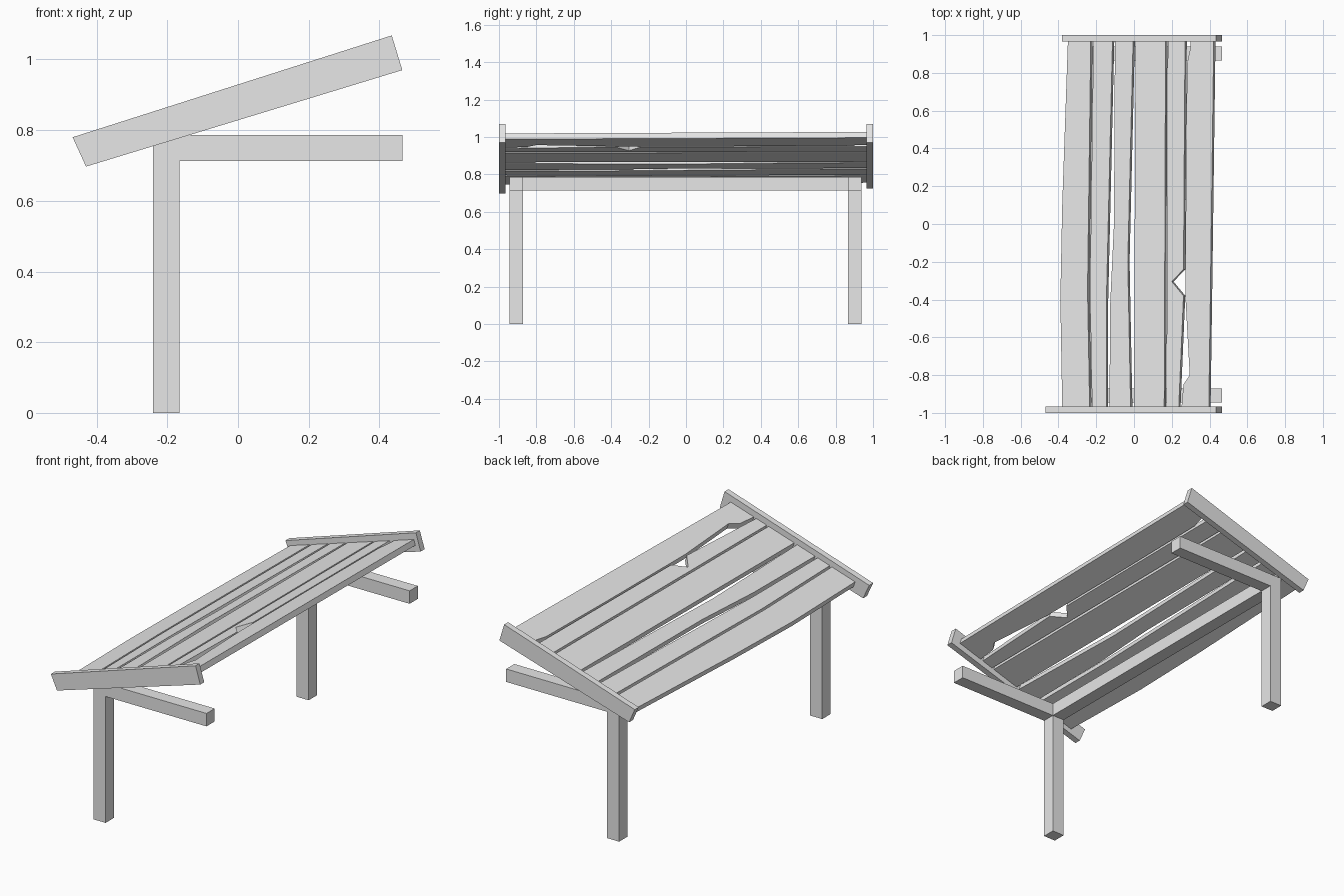
import bpy
import bmesh
from mathutils import Vector

cube = bpy.data.objects.get("Cube")
if cube:
    bpy.data.objects.remove(cube, do_unlink=True)

wood = bpy.data.materials.new("plain grey")
wood.use_nodes = True
grey = (0.8, 0.8, 0.8, 1)
wood.diffuse_color = grey
wood.node_tree.nodes["Principled BSDF"].inputs["Base Color"].default_value = grey


def prism(name, outline, offset):
    """Extrude a flat outline of 3D points along an offset vector."""
    bm = bmesh.new()
    face = bm.faces.new([bm.verts.new(p) for p in outline])
    result = bmesh.ops.extrude_face_region(bm, geom=[face], use_keep_orig=True)
    moved = [g for g in result["geom"] if isinstance(g, bmesh.types.BMVert)]
    bmesh.ops.translate(bm, verts=moved, vec=Vector(offset))
    bmesh.ops.recalc_face_normals(bm, faces=bm.faces)
    mesh = bpy.data.meshes.new(name)
    bm.to_mesh(mesh)
    bm.free()
    mesh.materials.append(wood)
    obj = bpy.data.objects.new(name, mesh)
    bpy.context.collection.objects.link(obj)
    return obj


def side_panel(name, profile, y, depth):
    """Extrude an x-z profile along y."""
    return prism(name, [(x, y, z) for x, z in profile], (0, depth, 0))


# Posts with cantilever arms, joined by a long beam
POST_L, POST_R, ARM_END = -0.24, -0.165, 0.465
BEAM_LOW, BEAM_TOP = 0.713, 0.786
bracket = [(POST_L, 0), (POST_R, 0), (POST_R, BEAM_LOW), (ARM_END, BEAM_LOW),
           (ARM_END, BEAM_TOP), (POST_L, BEAM_TOP)]
side_panel("front_post_and_arm", bracket, -0.945, 0.073)
side_panel("back_post_and_arm", bracket, 0.866, 0.073)
beam = [(POST_L, BEAM_LOW), (POST_R, BEAM_LOW), (POST_R, BEAM_TOP), (POST_L, BEAM_TOP)]
side_panel("long_beam", beam, -0.872, 1.738)

# Sloping end boards, the back one sawn shorter
high_end = [(0.465, 0.97), (0.435, 1.068)]
side_panel("front_end_board", [(-0.468, 0.78), (-0.43, 0.697)] + high_end, -1, 0.035)
side_panel("back_end_board", [(-0.38, 0.806), (-0.345, 0.725)] + high_end, 0.965, 0.035)

# Roof planks: left and right edges as (x, y), worn and chipped in places
SLOPE, RIDGE, THICK, END = 0.312, 0.895, 0.032, 0.965
normal = Vector((-SLOPE, 0, 1)).normalized()
planks = [
    ([(-0.38, -END), (-0.39, -0.4), (-0.38, 0.1), (-0.35, END)],
     [(-0.235, -END), (-0.246, -0.35), (-0.229, END)]),
    ([(-0.222, -END), (-0.233, -0.35), (-0.215, END)],
     [(-0.146, -END), (-0.146, -0.4), (-0.114, END)]),
    ([(-0.13, -END), (-0.126, -0.42), (-0.106, 0), (-0.101, END)],
     [(-0.018, -END), (-0.033, -0.2), (-0.005, END)]),
    ([(0, -END), (0.003, -0.2), (0.008, END)],
     [(0.16, -END), (0.167, END)]),
    ([(0.172, -END), (0.179, END)],
     [(0.237, -END), (0.262, -0.38), (0.2, -0.305), (0.262, -0.24), (0.27, END)]),
    ([(0.252, -END), (0.262, -0.85), (0.295, -0.8), (0.272, -0.38),
      (0.275, 0.3), (0.281, 0.85), (0.3, 0.94), (0.3, END)],
     [(0.396, -END), (0.404, -0.4), (0.422, END)]),
]
for i, (left, right) in enumerate(planks, 1):
    outline = [(x, y, RIDGE + SLOPE * x) for x, y in left + right[::-1]]
    prism(f"roof_plank_{i}", outline, -normal * THICK)
